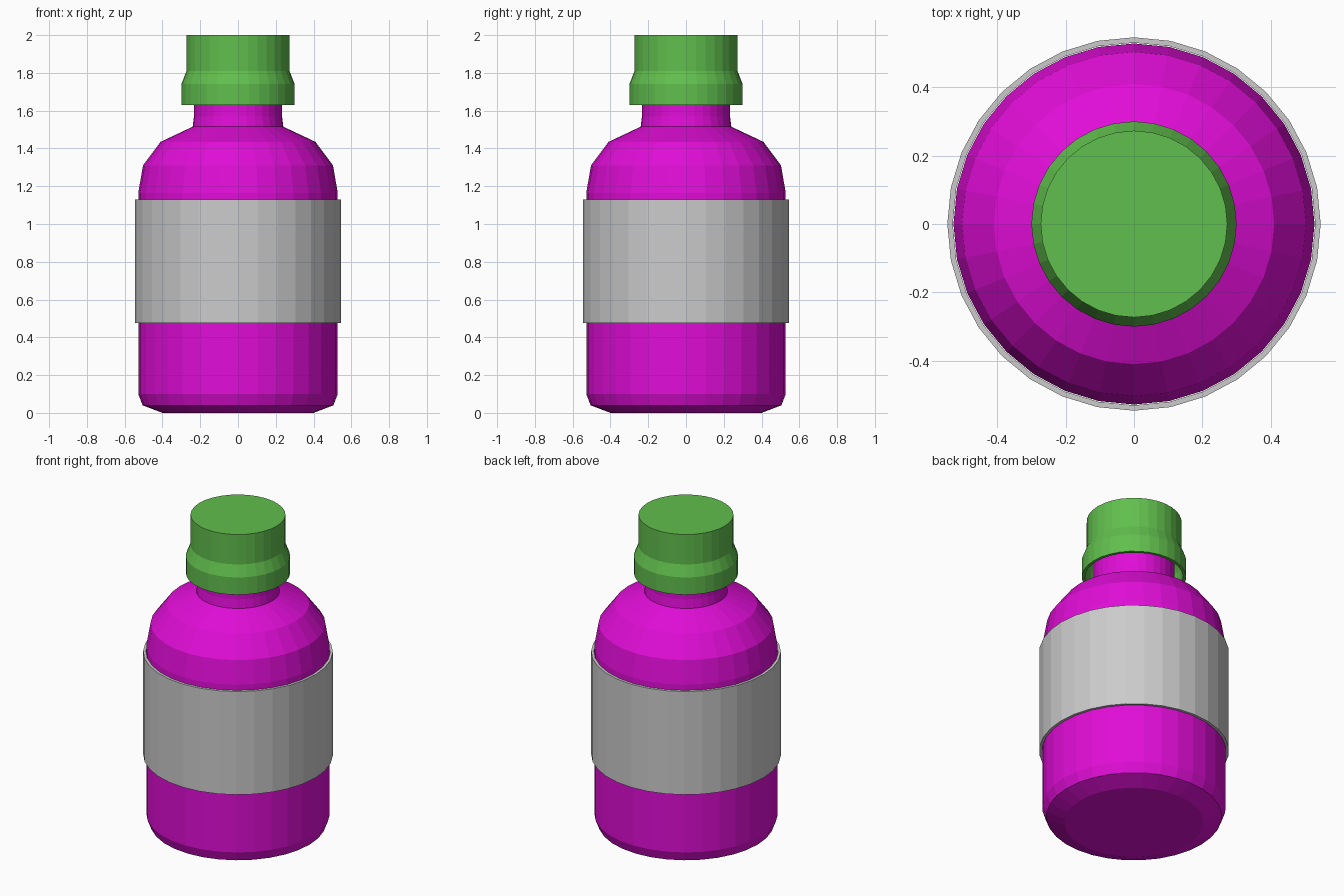
import bpy, bmesh, math

if "Cube" in bpy.data.objects:
    bpy.data.objects.remove(bpy.data.objects["Cube"])

SIDES = 32


def material(name, colour):
    m = bpy.data.materials.new(name)
    m.diffuse_color = (*colour, 1)
    m.use_nodes = True
    m.node_tree.nodes["Principled BSDF"].inputs["Base Color"].default_value = m.diffuse_color
    return m


def lathe(name, profile, mat=None, closed=False):
    """Revolve (radius, z) points about z; open ends at radius > 0 get flat lids."""
    bm = bmesh.new()
    rings = []
    for r, z in profile:
        rings.append([bm.verts.new((r * math.cos(2 * math.pi * i / SIDES),
                                    r * math.sin(2 * math.pi * i / SIDES), z))
                      for i in range(SIDES)])
    pairs = list(zip(rings, rings[1:]))
    if closed:
        pairs.append((rings[-1], rings[0]))
    for a, b in pairs:
        for i in range(SIDES):
            j = (i + 1) % SIDES
            bm.faces.new((a[i], a[j], b[j], b[i]))
    if not closed:
        bm.faces.new(rings[0][::-1])
        bm.faces.new(rings[-1])
    bmesh.ops.recalc_face_normals(bm, faces=bm.faces[:])
    mesh = bpy.data.meshes.new(name)
    bm.to_mesh(mesh)
    bm.free()
    ob = bpy.data.objects.new(name, mesh)
    bpy.context.collection.objects.link(ob)
    if mat:
        mesh.materials.append(mat)
    return ob


magenta = material("magenta", (0.75, 0.004, 0.68))
green = material("green", (0.12, 0.52, 0.075))

# Bottle body with chamfered base, rounded shoulder and neck
lathe("bottle", [(0.40, 0), (0.505, 0.04), (0.528, 0.10), (0.528, 1.165),
                 (0.503, 1.31), (0.41, 1.435), (0.24, 1.515), (0.233, 1.57),
                 (0.233, 1.94)], magenta)

# Label sleeve around the body
lathe("label", [(0.53, 0.475), (0.546, 0.475), (0.546, 1.13), (0.53, 1.13)],
      closed=True)

# Hollow cap: outside from top down, then the inner wall back up
lathe("cap", [(0.273, 2.0), (0.273, 1.81), (0.30, 1.74), (0.30, 1.63),
              (0.282, 1.63), (0.282, 1.735), (0.255, 1.805), (0.255, 1.98)], green)
